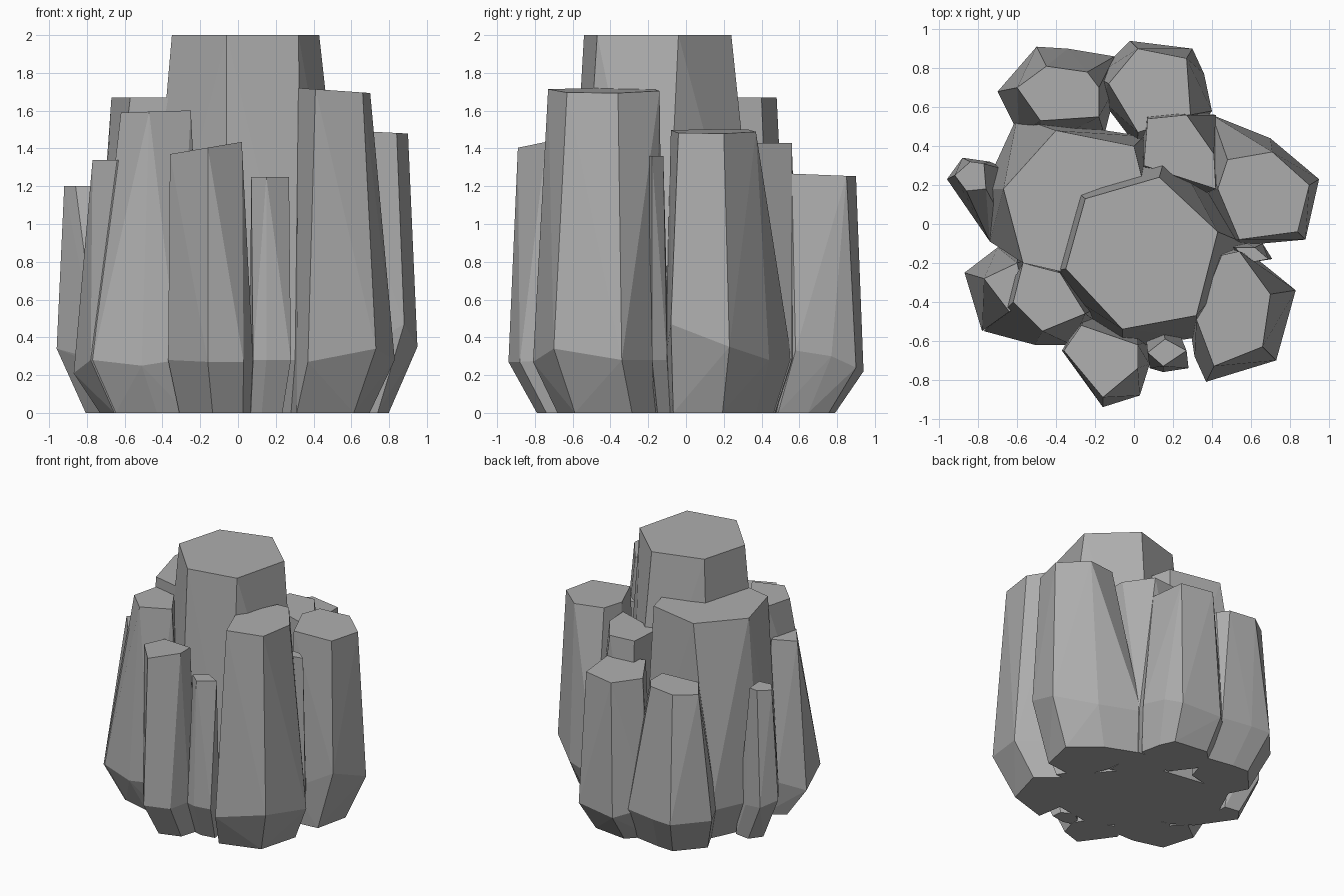
import bpy, bmesh

stone = bpy.data.materials.new("grey_stone")
stone.diffuse_color = (0.42, 0.42, 0.42, 1)
TAPER = 0.84   # foot is drawn in towards the middle of the cluster


def column(name, z, top, flare, belt=0.28, tilt=(0, 0)):
    """Faceted column: tilted top polygon, wide belt near the floor, tapered foot."""
    bm = bmesh.new()
    for x, y in top:
        h = z + tilt[0] * (x - top[0][0]) + tilt[1] * (y - top[0][1])
        bm.verts.new((x, y, h))
    for p in flare:
        x, y = p[:2]
        bm.verts.new((x, y, p[2] if len(p) > 2 else belt))
    for x, y in top + [p[:2] for p in flare]:
        bm.verts.new((x * TAPER, y * TAPER, 0))
    res = bmesh.ops.convex_hull(bm, input=bm.verts[:])
    loose = {g for g in res["geom_interior"] + res["geom_unused"]
             if isinstance(g, bmesh.types.BMVert) and not g.link_faces}
    bmesh.ops.delete(bm, geom=list(loose), context='VERTS')
    bmesh.ops.dissolve_limit(bm, angle_limit=0.02, verts=bm.verts[:], edges=bm.edges[:])
    bmesh.ops.recalc_face_normals(bm, faces=bm.faces[:])
    me = bpy.data.meshes.new(name)
    bm.to_mesh(me)
    bm.free()
    me.materials.append(stone)
    bpy.context.collection.objects.link(bpy.data.objects.new(name, me))


# tall centre and its large neighbours
column("centre_column", 2.0,
       [(-.35, -.23), (-.06, -.54), (.32, -.47), (.43, -.04), (.13, .24), (-.25, .13)],
       [(-.5, -.26), (-.06, -.64), (.34, -.58), (.62, -.12), (.18, .42), (-.36, .22)])
column("left_centre_column", 1.67,
       [(-.67, .18), (-.40, .48), (0, .40), (.1, 0), (-.35, -.25), (-.57, -.20)],
       [(-.77, .18), (-.74, -.09), (-.6, .55), (.05, .45)])
column("front_right_column", 1.72,
       [(.32, -.49), (.41, -.73), (.66, -.63), (.70, -.36), (.54, -.14), (.45, -.16)],
       [(.37, -.81, .27), (.73, -.70, .34), (.83, -.34, .28), (.62, -.17, .28)], tilt=(-.07, 0))
column("right_column", 1.5,
       [(.48, .33), (.71, .37), (.90, .20), (.84, -.04), (.54, -.08), (.43, .18)],
       [(.40, .56), (.70, .44, .28), (.95, .23, .35), (.88, -.08, .47), (.55, -.11)],
       tilt=(-.05, 0))

# back columns
column("back_column", 1.27,
       [(.02, .47), (.29, .56), (.27, .85), (.02, .90), (-.13, .72)],
       [(-.02, .94, .22), (.30, .90, .24), (.36, .77, .3), (.40, .58, .33), (-.2, .76)],
       tilt=(0, -.04))
column("back_left_column", 1.25,
       [(-.18, .55), (-.18, .70), (-.24, .78), (-.45, .81), (-.60, .70), (-.48, .53)],
       [(-.34, .90), (-.50, .91), (-.70, .68), (-.59, .46), (-.1, .86)])
column("back_inner_column", 1.43,
       [(.07, .54), (.27, .56), (.41, .36), (.42, .18), (.15, .33), (.05, .3)],
       [(.42, .56), (.05, .6)])

# left and front columns
column("left_small_column", 1.2,
       [(-.92, .25), (-.84, .32), (-.77, .31), (-.76, .18), (-.86, .17)],
       [(-.96, .23, .34), (-.88, .34, .3), (-.74, .32), (-.81, .02), (-.74, -.09)])
column("left_front_column", 1.34,
       [(-.77, -.28), (-.64, -.45), (-.55, -.4), (-.60, -.20)],
       [(-.87, -.25, .21), (-.78, -.55), (-.70, -.12)])
column("front_left_column", 1.59,
       [(-.62, -.40), (-.47, -.55), (-.25, -.46), (-.38, -.25), (-.57, -.20)],
       [(-.77, -.55, .28), (-.51, -.62, .25), (-.32, -.62), (-.2, -.5)], tilt=(.03, 0))
column("front_column", 1.37,
       [(-.36, -.65), (-.16, -.89), (.02, -.74), (.02, -.62), (-.27, -.52)],
       [(-.37, -.65), (-.16, -.94, .27), (.03, -.88, .27), (.08, -.72)], tilt=(.17, 0))

# slivers filling the gaps
column("front_sliver", 1.25,
       [(.07, -.66), (.15, -.73), (.27, -.65), (.16, -.59)],
       [(.08, -.74), (.15, -.76), (.28, -.74)])
column("right_sliver", 1.36,
       [(.58, -.2), (.69, -.18), (.62, -.12), (.52, -.12)],
       [(.71, -.18), (.66, -.1)])
